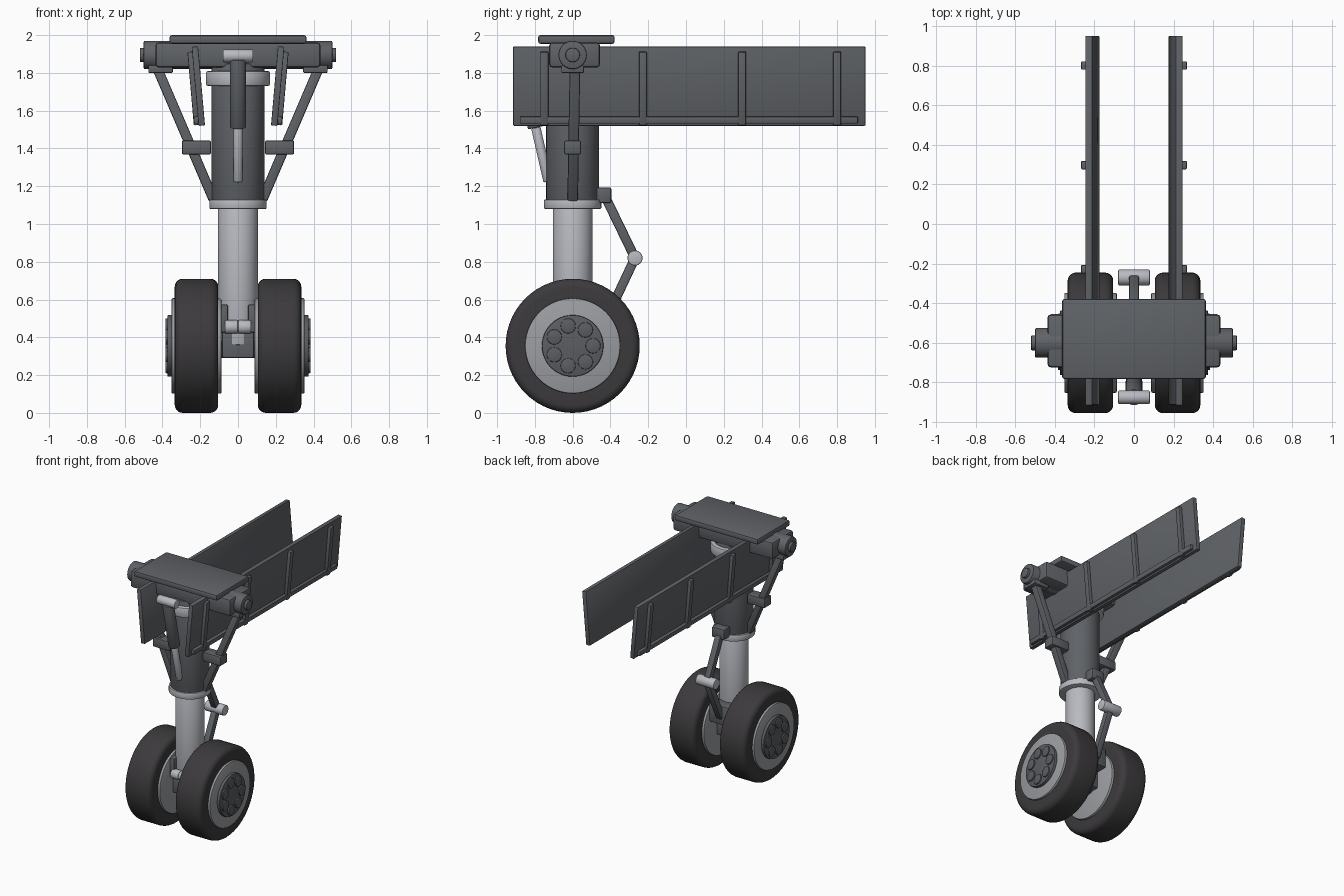
import bpy, bmesh, math
from mathutils import Vector, Matrix

if "Cube" in bpy.data.objects:
    bpy.data.objects.remove(bpy.data.objects["Cube"])

def material(name, rgb):
    m = bpy.data.materials.new(name)
    m.diffuse_color = (*rgb, 1)
    m.use_nodes = True
    m.node_tree.nodes["Principled BSDF"].inputs["Base Color"].default_value = m.diffuse_color
    return m

DARK = material("dark_grey_metal", (0.115, 0.123, 0.135))
LIGHT = material("light_metal", (0.48, 0.49, 0.53))
RIM = material("rim_grey", (0.33, 0.34, 0.36))
TYRE = material("tyre_rubber", (0.045, 0.042, 0.045))
HUB = material("hub_grey", (0.105, 0.11, 0.12))
Y = -0.6           # strut axis
WZ = 0.355         # wheel axis height

def finish(name, bm, mat, bevel=0.0, segments=2):
    if bevel:
        edges = [e for e in bm.edges if len(e.link_faces) == 2 and e.calc_face_angle() > 0.7]
        bmesh.ops.bevel(bm, geom=edges, offset=bevel, segments=segments,
                        profile=0.5, affect='EDGES', clamp_overlap=True)
    bmesh.ops.recalc_face_normals(bm, faces=bm.faces)
    me = bpy.data.meshes.new(name)
    bm.to_mesh(me)
    bm.free()
    for p in me.polygons:
        p.use_smooth = True
    me.set_sharp_from_angle(angle=math.radians(35))
    me.materials.append(mat)
    ob = bpy.data.objects.new(name, me)
    bpy.context.collection.objects.link(ob)
    return ob

def box(name, centre, size, mat, bevel=0.008, rot=None):
    bm = bmesh.new()
    bmesh.ops.create_cube(bm, size=1)
    m = Matrix.Translation(centre) @ (rot or Matrix()) @ Matrix.Diagonal((*size, 1))
    bmesh.ops.transform(bm, matrix=m, verts=bm.verts)
    return finish(name, bm, mat, bevel)

def between(p0, p1):
    p0, p1 = Vector(p0), Vector(p1)
    d = p1 - p0
    # keep the local x axis as close to world x as the direction allows
    z = d.normalized()
    ref = Vector((1, 0, 0)) if abs(z.x) < 0.9 else Vector((0, 1, 0))
    x = (ref - z * ref.dot(z)).normalized()
    rot = Matrix((x, z.cross(x), z)).transposed().to_4x4()
    return (p0 + p1) / 2, d.length, rot

def bar(name, p0, p1, wx, wy, mat, bevel=0.008):
    c, length, rot = between(p0, p1)
    return box(name, c, (wx, wy, length), mat, bevel, rot)

def cyl(name, p0, p1, r, mat, bevel=0.006, sides=40):
    c, length, rot = between(p0, p1)
    bm = bmesh.new()
    bmesh.ops.create_cone(bm, cap_ends=True, segments=sides, radius1=r, radius2=r,
                          depth=length, matrix=Matrix.Translation(c) @ rot)
    return finish(name, bm, mat, bevel)

def tyre(name, x):
    # rounded section spun around the axle
    w, r, inner, k = 0.115, 0.355, 0.235, 0.042
    pts = [(-w, inner)]
    for cx, start in ((-w + k, math.pi), (w - k, math.pi / 2)):
        for i in range(6):
            a = start - i * math.pi / 10
            pts.append((cx + k * math.cos(a), r - k + k * math.sin(a)))
    pts.append((w, inner))
    bm = bmesh.new()
    vs = [bm.verts.new((x + a, Y, WZ + b)) for a, b in pts]
    es = [bm.edges.new((vs[i], vs[(i + 1) % len(vs)])) for i in range(len(vs))]
    bmesh.ops.spin(bm, geom=vs + es, cent=(x, Y, WZ), axis=(1, 0, 0),
                   angle=2 * math.pi, steps=56, use_duplicate=False)
    bmesh.ops.remove_doubles(bm, verts=bm.verts, dist=1e-4)
    return finish(name, bm, TYRE)

# main strut
cyl("strut_housing", (0, Y, 1.12), (0, Y, 1.85), 0.14, DARK)
cyl("upper_collar", (0, Y, 1.73), (0, Y, 1.81), 0.17, LIGHT, 0.012)
cyl("lower_collar", (0, Y, 1.08), (0, Y, 1.13), 0.152, LIGHT)
cyl("piston", (0, Y, 0.36), (0, Y, 1.10), 0.105, LIGHT)

# top mounting
box("top_plate", (0, -0.58, 1.977), (0.725, 0.405, 0.046), DARK, 0.012)
box("cross_beam", (0, -0.59, 1.895), (0.875, 0.27, 0.135), DARK, 0.02)
cyl("trunnion", (-0.5, Y, 1.895), (0.5, Y, 1.895), 0.075, DARK, 0.008)
cyl("trunnion_cap", (-0.52, Y, 1.895), (0.52, Y, 1.895), 0.038, DARK)

# axle and lower fittings
box("axle_housing", (0, Y, 0.36), (0.17, 0.2, 0.14), DARK, 0.012)
cyl("axle", (-0.36, Y, WZ), (0.36, Y, WZ), 0.065, DARK)
cyl("lower_pin", (0, -0.715, 0.455), (0.07, -0.715, 0.455), 0.036, LIGHT)
cyl("lower_pin_half", (-0.07, -0.715, 0.455), (0, -0.715, 0.455), 0.036, LIGHT)

# torque link behind the strut
box("upper_link_lug", (0, -0.437, 1.153), (0.11, 0.083, 0.083), DARK, 0.01)
box("lower_link_lug", (0, -0.465, 0.50), (0.18, 0.10, 0.15), DARK, 0.012)
bar("upper_torque_link", (0, -0.435, 1.16), (0, -0.27, 0.82), 0.05, 0.05, DARK)
bar("lower_torque_link", (0, -0.27, 0.82), (0, -0.43, 0.48), 0.05, 0.05, DARK)
cyl("link_knuckle", (-0.08, -0.27, 0.82), (0.08, -0.27, 0.82), 0.04, LIGHT)

# front retraction actuator
cyl("actuator_pin", (-0.08, -0.875, 1.89), (0.08, -0.875, 1.89), 0.034, LIGHT)
cyl("actuator_body", (0, -0.875, 1.875), (0, -0.795, 1.51), 0.042, DARK)
cyl("actuator_rod", (0, -0.795, 1.51), (0, -0.73, 1.225), 0.025, LIGHT)

for s, side in ((-1, "left"), (1, "right")):
    # wheel
    tyre("tyre_" + side, s * 0.22)
    cyl("rim_" + side, (s * 0.087, Y, WZ), (s * 0.352, Y, WZ), 0.252, RIM, 0.006, 56)
    cyl("hub_" + side, (s * 0.34, Y, WZ), (s * 0.374, Y, WZ), 0.163, HUB, 0.006, 48)
    for i in range(7):
        a = 2 * math.pi * i / 7
        y, z = Y + 0.108 * math.cos(a), WZ + 0.108 * math.sin(a)
        cyl(f"wheel_bolt_{side}_{i}", (s * 0.36, y, z), (s * 0.384, y, z), 0.04, HUB, 0.005, 20)

    # side brace with its clamp and lug
    bar("side_brace_" + side, (s * 0.43, -0.588, 1.83), (s * 0.13, Y, 1.13), 0.052, 0.056, DARK)
    box("brace_clamp_" + side, (s * 0.22, Y, 1.405), (0.155, 0.09, 0.075), DARK, 0.01)
    box("brace_lug_" + side, (s * 0.41, Y, 1.82), (0.13, 0.12, 0.04), DARK, 0.006)
    # fork at the foot of the piston
    box("fork_lug_" + side, (s * 0.077, -0.66, 0.50), (0.05, 0.13, 0.15), DARK, 0.012)

    # bay door, leaning outward at the top, with ribs and a bottom rail
    lean = Matrix.Rotation(s * math.radians(5), 4, 'Y')
    hinge = Matrix.Translation((s * 0.21, 0, 1.73)) @ lean
    def on_door(x, y, z):
        return hinge @ Vector((s * x, y, z))
    box("bay_door_" + side, on_door(0, 0.0175, 0), (0.034, 1.865, 0.42), DARK, 0.005, lean)
    for i, y in enumerate((-0.75, -0.228, 0.297, 0.8)):
        box(f"door_rib_{side}_{i}", on_door(0.025, y, -0.01), (0.034, 0.042, 0.39), DARK, 0.006, lean)
    box("door_rail_" + side, on_door(0.025, 0.015, -0.178), (0.03, 1.79, 0.038), DARK, 0.006, lean)
